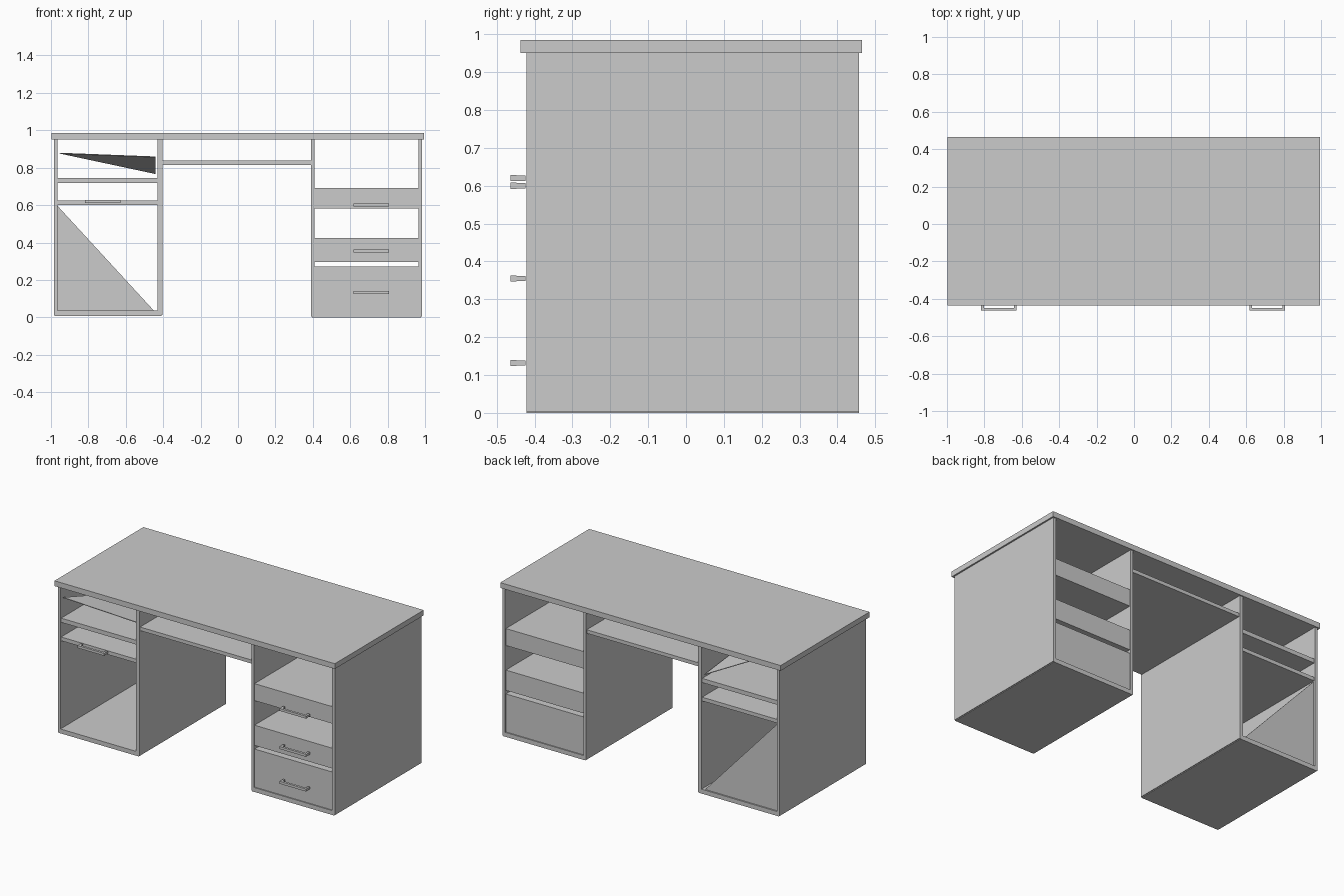
import bpy, bmesh

if "Cube" in bpy.data.objects:
    bpy.data.objects.remove(bpy.data.objects["Cube"])


def make_object(name, bm):
    bmesh.ops.recalc_face_normals(bm, faces=bm.faces)
    mesh = bpy.data.meshes.new(name)
    bm.to_mesh(mesh)
    bm.free()
    obj = bpy.data.objects.new(name, mesh)
    bpy.context.collection.objects.link(obj)
    return obj


def box(name, x, y, z):
    """Flat-faced box from (min, max) ranges."""
    bm = bmesh.new()
    bmesh.ops.create_cube(bm, size=1)
    for v in bm.verts:
        for i, (lo, hi) in enumerate((x, y, z)):
            v.co[i] = lo if v.co[i] < 0 else hi
    return make_object(name, bm)


def triangle_panel(name, corners, push):
    """Triangular board: three corners given a thickness along push."""
    bm = bmesh.new()
    face = bm.faces.new([bm.verts.new(c) for c in corners])
    result = bmesh.ops.extrude_face_region(bm, geom=[face], use_keep_orig=True)
    verts = [g for g in result["geom"] if isinstance(g, bmesh.types.BMVert)]
    bmesh.ops.translate(bm, vec=push, verts=verts)
    return make_object(name, bm)


def handle(name, xc, zc):
    """Bar pull standing off the front on two posts."""
    box(name + "_bar", (xc - 0.095, xc + 0.095), (-0.463, -0.448), (zc - 0.008, zc + 0.008))
    for side, sx in (("left", -0.088), ("right", 0.088)):
        box(f"{name}_{side}_post", (xc + sx - 0.007, xc + sx + 0.007),
            (-0.449, -0.424), (zc - 0.007, zc + 0.007))


BODY = (-0.422, 0.457)
INNER = (-0.415, 0.45)

# Desk top
box("desk_top", (-0.998, 0.994), (-0.437, 0.465), (0.951, 0.985))

# Pedestal side panels and floors
for name, outer, inner, z0 in (("left", (-0.985, -0.966), (-0.43, -0.405), 0.012),
                               ("right", (0.965, 0.984), (0.39, 0.408), 0.004)):
    box(name + "_outer_panel", outer, BODY, (z0, 0.952))
    box(name + "_inner_panel", inner, BODY, (z0, 0.952))
    box(name + "_floor", (min(outer + inner) + 0.005, max(outer + inner) - 0.005),
        BODY, (z0 - 0.004, z0 + 0.024))

# Keyboard tray across the knee space
box("keyboard_tray", (-0.405, 0.39), INNER, (0.815, 0.838))

# Right pedestal drawers
RIGHT_X = (0.408, 0.965)
for name, z, hz in (("top", (0.583, 0.692), 0.6),
                    ("middle", (0.295, 0.425), 0.355),
                    ("bottom", (0.028, 0.272), 0.132)):
    box(name + "_drawer", RIGHT_X, INNER, z)
    handle(name + "_drawer_handle", 0.713, hz)

# Left pedestal shelves, with a pull on the lower one
LEFT_X = (-0.966, -0.43)
box("lower_shelf", LEFT_X, INNER, (0.6, 0.624))
box("upper_shelf", LEFT_X, INNER, (0.718, 0.745))
handle("lower_shelf_handle", -0.722, 0.62)

# Sloping half shelf above them and the triangular back board below
triangle_panel("sloping_shelf", [(-0.955, -0.41, 0.88), (-0.44, -0.41, 0.86),
                                 (-0.44, 0.44, 0.77)], (0, 0, -0.004))
triangle_panel("back_board", [(-0.964, 0.448, 0.595), (-0.964, 0.448, 0.036),
                              (-0.45, 0.448, 0.036)], (0, -0.006, 0))
